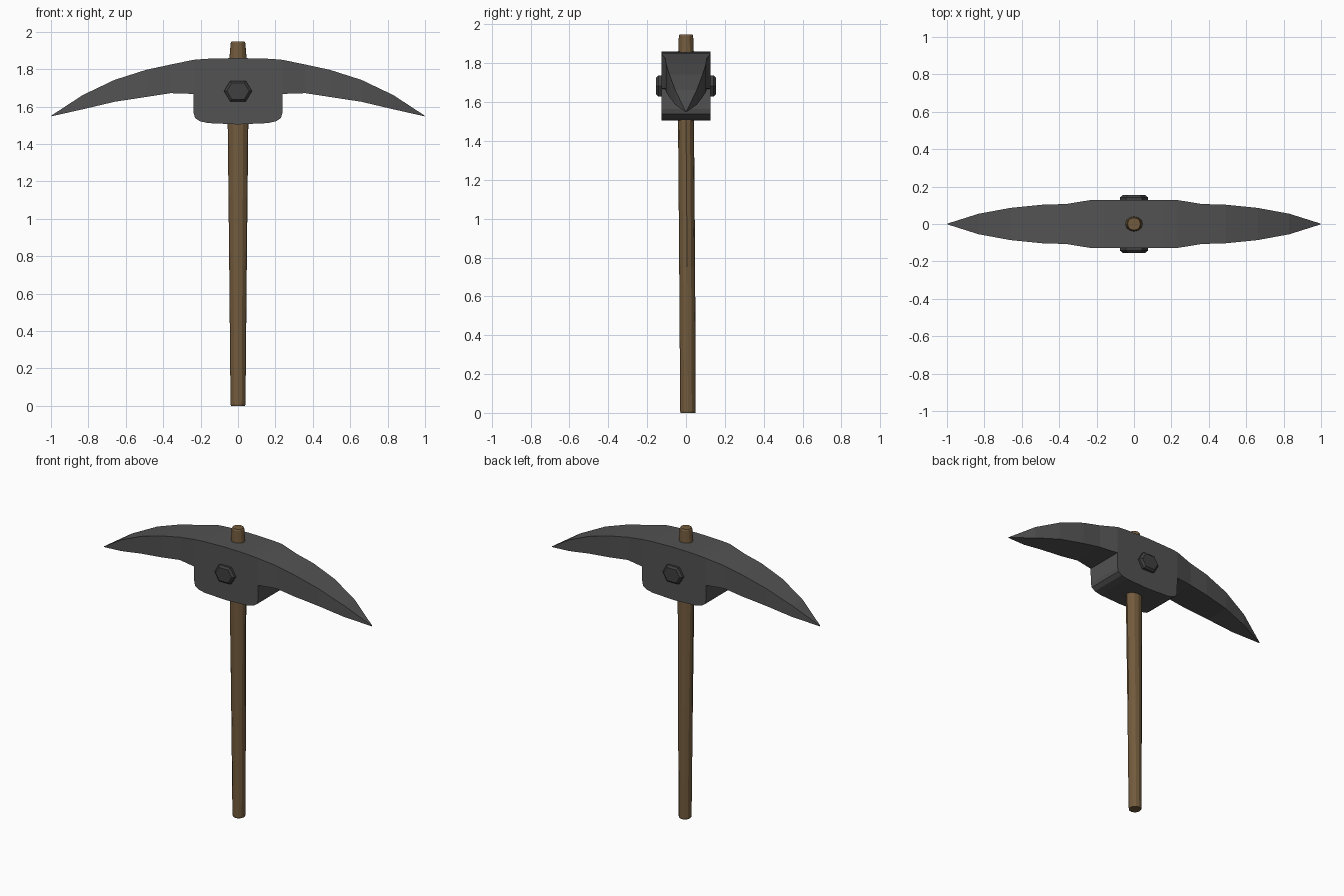
import bpy, bmesh
from math import cos, sin, pi

if "Cube" in bpy.data.objects:
    bpy.data.objects.remove(bpy.data.objects["Cube"])


def material(name, rgb):
    m = bpy.data.materials.new(name)
    m.diffuse_color = (*rgb, 1)
    m.use_nodes = True
    m.node_tree.nodes["Principled BSDF"].inputs["Base Color"].default_value = m.diffuse_color
    return m


def loft(name, rings, mat):
    """Skin a list of equally sized closed rings and cap both ends."""
    bm = bmesh.new()
    vs = [[bm.verts.new(p) for p in r] for r in rings]
    n = len(rings[0])
    for a, b in zip(vs, vs[1:]):
        for i in range(n):
            j = (i + 1) % n
            bm.faces.new((a[i], a[j], b[j], b[i]))
    bm.faces.new(vs[0])
    bm.faces.new(vs[-1])
    bmesh.ops.remove_doubles(bm, verts=bm.verts, dist=0.0005)
    bmesh.ops.recalc_face_normals(bm, faces=bm.faces)
    me = bpy.data.meshes.new(name)
    bm.to_mesh(me)
    bm.free()
    ob = bpy.data.objects.new(name, me)
    bpy.context.collection.objects.link(ob)
    me.materials.append(mat)
    return ob


iron = material("iron", (0.085, 0.085, 0.085))
dark = material("dark_iron", (0.05, 0.05, 0.05))
wood = material("wood", (0.17, 0.105, 0.047))

# Head: curved two-pointed blade with a deep centre block (x, half width, top, bottom)
half = [(0.0, 0.127, 1.86, 1.505), (0.16, 0.127, 1.856, 1.512),
        (0.205, 0.127, 1.853, 1.522), (0.23, 0.127, 1.851, 1.54),
        (0.237, 0.127, 1.85, 1.565), (0.239, 0.127, 1.85, 1.668),
        (0.36, 0.107, 1.825, 1.672), (0.49, 0.103, 1.797, 1.652),
        (0.66, 0.086, 1.743, 1.626), (0.83, 0.055, 1.662, 1.586),
        (0.998, 0.002, 1.552, 1.548)]
sections = [(-x, w, t, b) for x, w, t, b in reversed(half[1:])] + half
loft("pick_head", [[(x, -w, t), (x, w, t), (x, w, b), (x, -w, b)]
                   for x, w, t, b in sections], iron)

# Handle: slightly leaning tapered shaft (z, centre y, radius x, radius y)
shaft = [(0.0, 0.01, 0.037, 0.038), (0.01, 0.01, 0.04, 0.04),
         (0.75, 0.006, 0.047, 0.041), (1.5, 0.0, 0.055, 0.041),
         (1.86, 0.0, 0.046, 0.04), (1.94, 0.0, 0.039, 0.037),
         (1.948, 0.0, 0.034, 0.033)]
loft("handle", [[(rx * cos(k * pi / 6), cy + ry * sin(k * pi / 6), z)
                 for k in range(12)] for z, cy, rx, ry in shaft], wood)

# Bolt heads on both faces of the block
hexagon = [(0.075, 0), (0.042, 0.055), (-0.042, 0.055),
           (-0.075, 0), (-0.042, -0.055), (0.042, -0.055)]
for side, name in ((-1, "front_bolt"), (1, "back_bolt")):
    loft(name, [[(x * s, side * y, 1.683 + z * s) for x, z in hexagon]
                for y, s in ((0.11, 1), (0.142, 1), (0.154, 0.8))], dark)
